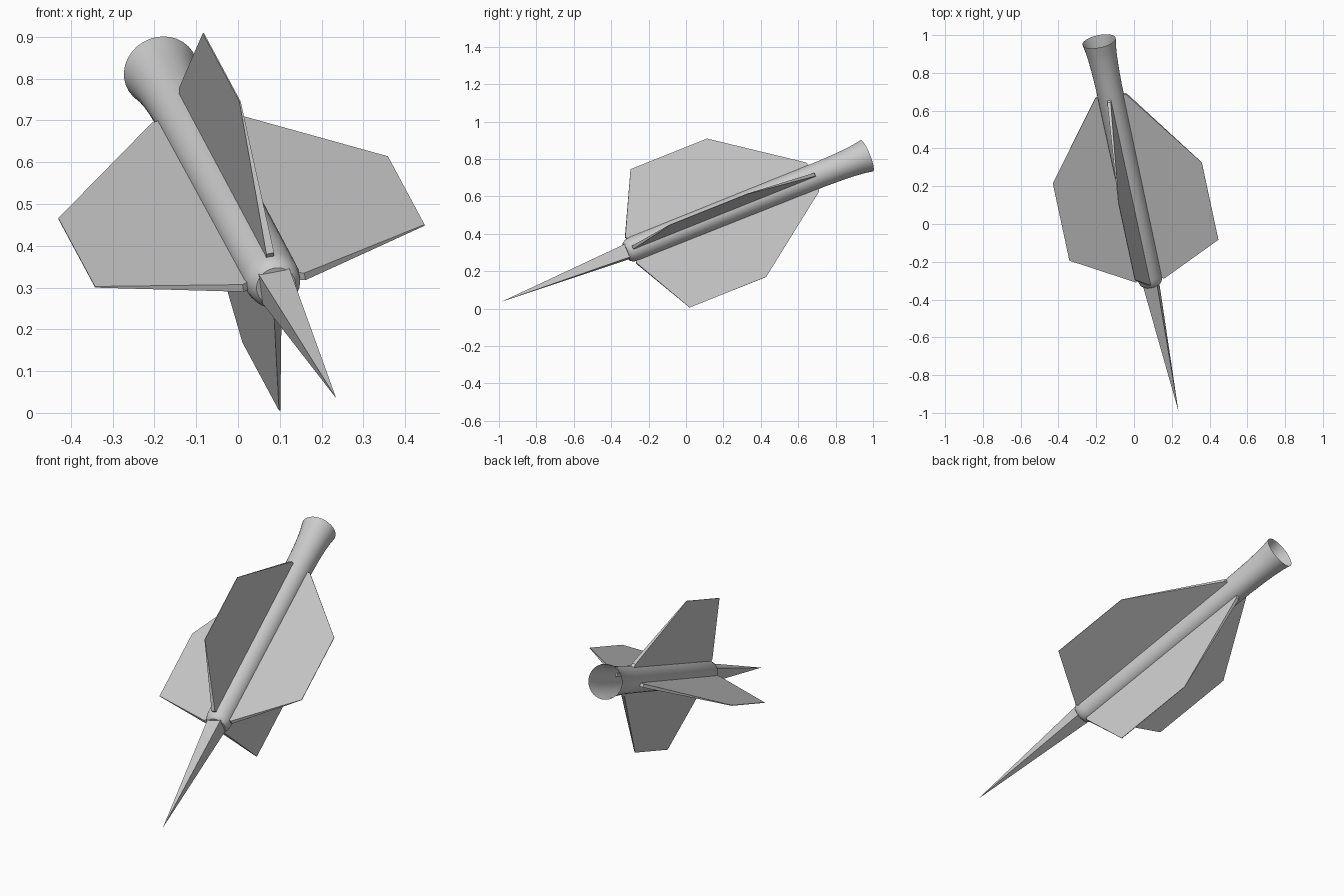
import bpy, bmesh, math
from mathutils import Vector, Matrix

if "Cube" in bpy.data.objects:
    bpy.data.objects.remove(bpy.data.objects["Cube"])

# Local frame: Z runs along the shaft from the tip, X/Y are the fin directions
tip = Vector((0.235, -0.99, 0.035))
axis = Vector((-0.1954, 0.9107, 0.3639)).normalized()
side = Vector((0.974, 0.136, 0.183))
side = (side - axis * side.dot(axis)).normalized()
up = side.cross(axis)
if up.z < 0:
    up = -up
frame = Matrix((side, up, axis)).transposed()
ROOT = 0.06


def place(p):
    return tip + frame @ Vector(p)


def make(name, verts, faces, smooth=False):
    me = bpy.data.meshes.new(name)
    me.from_pydata([place(v) for v in verts], [], faces)
    ob = bpy.data.objects.new(name, me)
    bpy.context.collection.objects.link(ob)
    bm = bmesh.new()
    bm.from_mesh(me)
    bmesh.ops.recalc_face_normals(bm, faces=bm.faces)
    bm.to_mesh(me)
    bm.free()
    if smooth:
        bpy.context.view_layer.objects.active = ob
        ob.select_set(True)
        bpy.ops.object.shade_smooth_by_angle(angle=math.radians(35))
        ob.select_set(False)
    return ob


# Hollow shaft: thin tube, rounded closed front, flared open rear (distance, radius)
profile = [(0.735, 0.048), (0.743, 0.056), (0.757, 0.063), (0.785, 0.067), (1.2, 0.068),
           (1.88, 0.070), (1.98, 0.073), (2.05, 0.077), (2.10, 0.082), (2.149, 0.090)]
N = 32
verts = [(r * math.cos(2 * math.pi * i / N), r * math.sin(2 * math.pi * i / N), t)
         for t, r in profile for i in range(N)]
faces = [(k * N + i, k * N + (i + 1) % N, (k + 1) * N + (i + 1) % N, (k + 1) * N + i)
         for k in range(len(profile) - 1) for i in range(N)]
faces.append(tuple(range(N)))
make("shaft", verts, faces, smooth=True)

# Spike: square pyramid
h = 0.038
make("spike", [(-h, -h, 0.745), (h, -h, 0.745), (h, h, 0.745), (-h, h, 0.745), (0, 0, 0)],
     [(0, 1, 2, 3), (0, 1, 4), (1, 2, 4), (2, 3, 4), (3, 0, 4)])

# Four fins, thick at the root and thin at the outer edge (distance, radius)
outline = [(0.775, 0.055), (0.762, 0.076), (0.935, 0.405), (1.384, 0.405),
           (1.83, 0.085), (1.838, 0.062)]
n = len(outline)
for k in range(4):
    rot = Matrix.Rotation(k * math.pi / 2, 3, 'Z')
    verts = []
    for s in (-1, 1):
        for t, r in outline:
            half = 0.010 - 0.0085 * (r - 0.055) / 0.35
            verts.append(rot @ Vector((r, s * half, t)))
    faces = [tuple(range(n)), tuple(range(n, 2 * n))]
    faces += [(i, (i + 1) % n, n + (i + 1) % n, n + i) for i in range(n)]
    make("fin_%d" % (k + 1), verts, faces)
